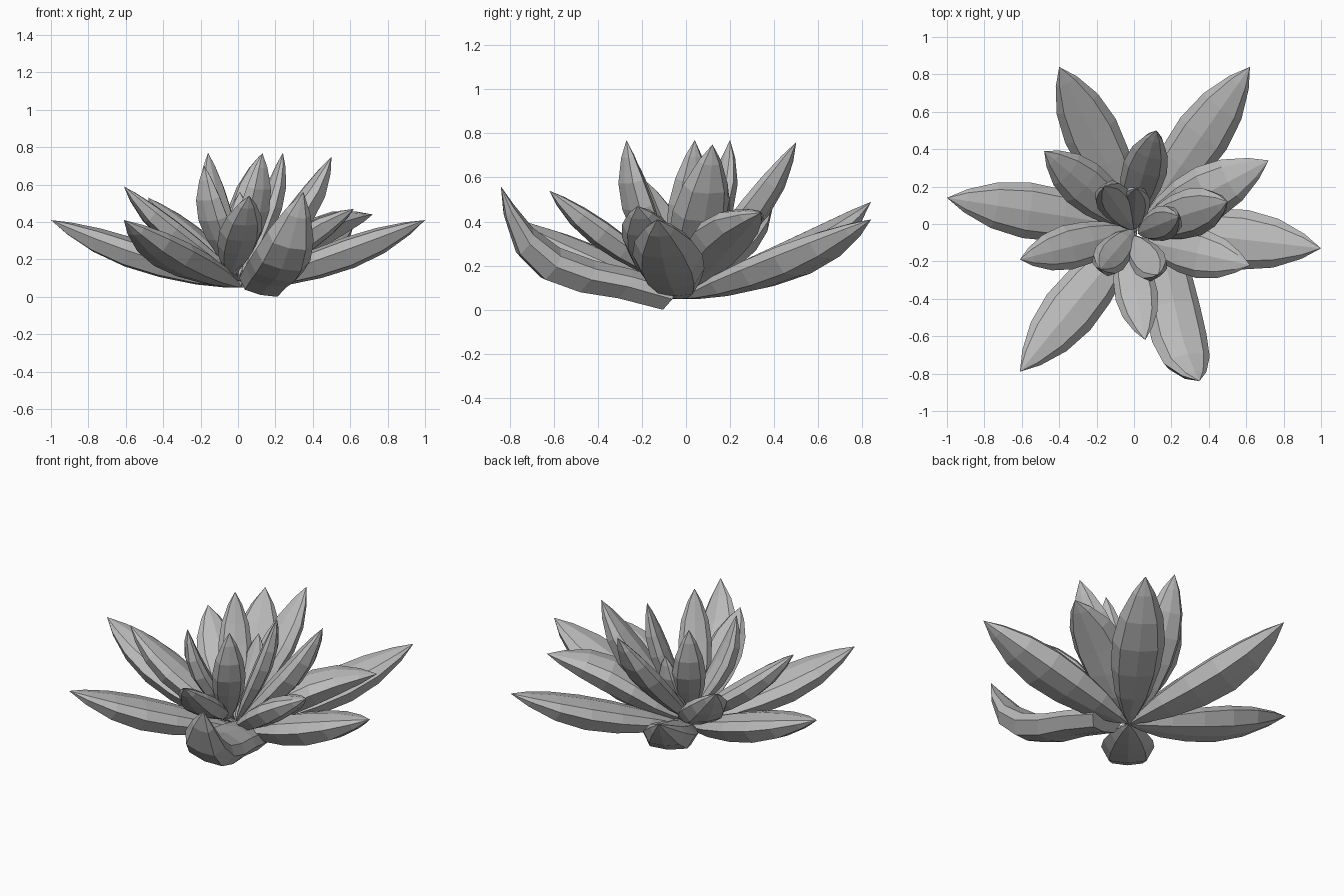
import bpy
import bmesh
import math
from mathutils import Vector, Quaternion

cube = bpy.data.objects.get("Cube")
if cube:
    bpy.data.objects.remove(cube, do_unlink=True)

# One matte grey for the whole plant
grey = bpy.data.materials.new("matte_grey")
grey.use_nodes = True
colour = (0.5, 0.5, 0.5, 1)
grey.diffuse_color = colour
shader = grey.node_tree.nodes["Principled BSDF"]
shader.inputs["Base Color"].default_value = colour
shader.inputs["Roughness"].default_value = 0.8

SIDES = 8
UP = Vector((0, 0, 1))
# (position along the leaf, share of full width)
TAPERED = [(0.08, 0.32), (0.22, 0.68), (0.4, 0.93), (0.58, 1), (0.75, 0.82), (0.9, 0.42)]
BLUNT = [(0, 0.85), (0.22, 0.92), (0.4, 1), (0.58, 1), (0.75, 0.85), (0.9, 0.45)]


def make_leaf(name, base, tip, half_width, sag, widths=TAPERED, roll=0):
    """Pointed fleshy leaf: shallow upper side, flattened deep underside, bowed by sag."""
    base, tip = Vector(base), Vector(tip)
    along = tip - base
    outward = Vector((along.x, along.y, 0)).normalized()
    side = UP.cross(outward)
    side.rotate(Quaternion(along.normalized(), roll))
    top = along.normalized().cross(side)

    def spine(t):
        return base + along * t - top * sag * math.sin(math.pi * t ** 1.4)

    bm = bmesh.new()
    rings = []
    for t, share in widths:
        ring = []
        for i in range(SIDES):
            a = math.tau * i / SIDES
            rise = math.sin(a) * 0.45 if math.sin(a) > 0 else max(math.sin(a) * 0.75, -0.62)
            offset = side * math.cos(a) + top * rise
            ring.append(bm.verts.new(spine(t) + offset * half_width * share))
        rings.append(ring)
    root, point = bm.verts.new(base), bm.verts.new(tip)
    for i in range(SIDES):
        j = (i + 1) % SIDES
        for low, high in zip(rings, rings[1:]):
            bm.faces.new((low[i], low[j], high[j], high[i]))
        bm.faces.new((root, rings[0][j], rings[0][i]))
        bm.faces.new((point, rings[-1][i], rings[-1][j]))
    bmesh.ops.recalc_face_normals(bm, faces=bm.faces)
    mesh = bpy.data.meshes.new(name)
    bm.to_mesh(mesh)
    bm.free()
    mesh.materials.append(grey)
    leaf = bpy.data.objects.new(name, mesh)
    bpy.context.collection.objects.link(leaf)
    return leaf


# Roots shared by neighbouring leaves
CENTRE = (0.02, -0.02, 0.05)
CROWN = (0.02, -0.03, 0.08)
HEART = (0, -0.03, 0.1)

# Each ring of leaves: (root, tip, half width, sag) per leaf
ROSETTE = {
    "outer_leaf": [
        (CENTRE, (-1, 0.14, 0.41), 0.15, 0.01),
        (CENTRE, (-0.4, 0.84, 0.49), 0.15, 0.05),
        (CENTRE, (0.62, 0.84, 0.41), 0.15, 0.02),
        (CENTRE, (1, -0.13, 0.41), 0.16, 0.01),
        (CENTRE, (-0.61, -0.79, 0.41), 0.15, 0.02),
    ],
    "middle_leaf": [
        (CROWN, (0.72, 0.34, 0.44), 0.15, -0.07),
        ((0.04, -0.09, 0.09), (0.62, -0.22, 0.47), 0.13, -0.02),
        ((-0.05, -0.05, 0.12), (0.06, -0.62, 0.54), 0.115, 0.01),
        (CROWN, (-0.61, -0.19, 0.59), 0.12, 0.02),
        (CROWN, (-0.48, 0.39, 0.53), 0.13, 0.02),
        ((-0.03, 0, 0.1), (0.12, 0.5, 0.76), 0.12, 0.02),
        (CROWN, (0.5, 0.12, 0.75), 0.13, 0.03),
    ],
    "inner_leaf": [
        ((0.02, -0.05, 0.1), (0.24, 0.04, 0.77), 0.095, 0.02),
        ((-0.03, -0.06, 0.1), (0.13, -0.27, 0.77), 0.095, 0.04),
        (HEART, (-0.18, -0.24, 0.7), 0.095, 0.045),
        (HEART, (-0.16, 0.2, 0.77), 0.095, 0.045),
        (HEART, (0.01, 0.19, 0.56), 0.08, 0.03),
    ],
}

leaves = []
for ring_name, ring_leaves in ROSETTE.items():
    for number, shape in enumerate(ring_leaves, 1):
        leaves.append(make_leaf(f"{ring_name}_{number}", *shape))

# Broad-based front leaf that hangs low, then curls up
leaves.append(make_leaf("drooping_leaf", (0.13, -0.08, 0.075), (0.35, -0.84, 0.56),
                        0.15, 0.16, BLUNT, -0.25))

# Rest the plant on the ground
lowest = min(v.co.z for leaf in leaves for v in leaf.data.vertices)
for leaf in leaves:
    leaf.location.z = -lowest
